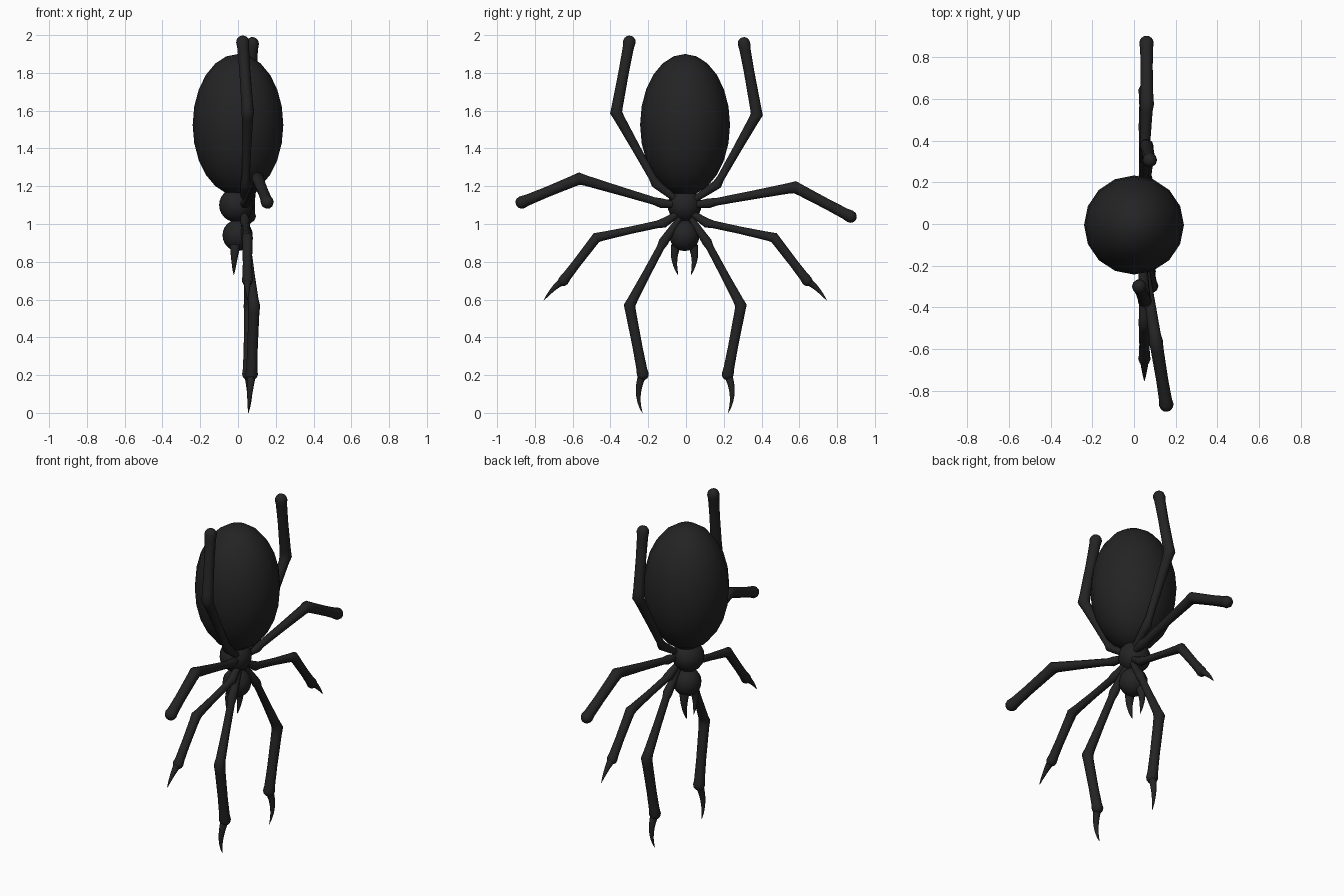
import bpy, bmesh, math
from mathutils import Vector

if "Cube" in bpy.data.objects:
    bpy.data.objects.remove(bpy.data.objects["Cube"])

black = bpy.data.materials.new("matte black")
black.diffuse_color = (0.017, 0.017, 0.017, 1)
black.use_nodes = True
black.node_tree.nodes["Principled BSDF"].inputs["Base Color"].default_value = black.diffuse_color


def finish(name, bm, angle=60):
    bmesh.ops.recalc_face_normals(bm, faces=bm.faces)
    mesh = bpy.data.meshes.new(name)
    bm.to_mesh(mesh)
    bm.free()
    mesh.materials.append(black)
    obj = bpy.data.objects.new(name, mesh)
    bpy.context.collection.objects.link(obj)
    bpy.ops.object.select_all(action='DESELECT')
    obj.select_set(True)
    bpy.context.view_layer.objects.active = obj
    bpy.ops.object.shade_smooth_by_angle(angle=math.radians(angle))
    return obj


def ball(name, centre, radii, segments=16, rings=12):
    bm = bmesh.new()
    bmesh.ops.create_uvsphere(bm, u_segments=segments, v_segments=rings, radius=1)
    for v in bm.verts:
        v.co = Vector([c + r * k for c, r, k in zip(centre, radii, v.co)])
    return finish(name, bm)


def tube(bm, path, sides=10):
    """Skin a list of (point, radius) with rings set square to the path."""
    pts = [Vector(p) for p, r in path]
    rings = []
    for i, (p, r) in enumerate(path):
        a = (pts[i] - pts[i - 1]).normalized() if i else Vector()
        b = (pts[i + 1] - pts[i]).normalized() if i + 1 < len(pts) else Vector()
        t = (a + b).normalized()
        u = (Vector((1, 0, 0)) - t * t.x).normalized()
        w = t.cross(u)
        rings.append([bm.verts.new(pts[i] + r * (u * math.cos(k * math.tau / sides)
                      + w * math.sin(k * math.tau / sides))) for k in range(sides)])
    for lo, hi in zip(rings, rings[1:]):
        for k in range(sides):
            n = (k + 1) % sides
            bm.faces.new((lo[k], lo[n], hi[n], hi[k]))
    bm.faces.new(rings[0])
    bm.faces.new(rings[-1])


def claw(bm, start, bend, tip, radius):
    """Curved tapering spike along a quadratic arc."""
    s, b, e = Vector(start), Vector(bend), Vector(tip)
    ctrl = 2 * b - (s + e) / 2
    tube(bm, [(s * (1 - t) ** 2 + ctrl * 2 * t * (1 - t) + e * t * t,
               radius * (1 - t) ** 0.8 + 0.001) for t in (i / 7 for i in range(8))])


def leg(name, base, joint, knee, end, slim=1.0, talon=None):
    base, joint, knee, end = map(Vector, (base, joint, knee, end))
    thigh, shin = knee - joint, end - knee
    d = shin.normalized()
    r = 0.034 * slim
    path = [(base, 0.016), (joint - (joint - base) * 0.25, 0.024),
            (joint, 0.027), (joint + thigh * 0.09, 0.021),
            (joint + thigh * 0.5, 0.024 * slim),
            (knee - thigh.normalized() * 0.035, 0.029 * slim), (knee, 0.034 * slim),
            (knee + d * 0.04, 0.031 * slim), (knee + shin * 0.6, 0.029 * slim),
            (end - d * 0.03, 0.031 * slim)]
    # rounded foot
    path += [(end + d * r * math.sin(a), r * math.cos(a) + 0.001)
             for a in (math.radians(k) for k in (0, 30, 55, 75, 90))]
    bm = bmesh.new()
    tube(bm, path)
    if talon:
        claw(bm, end, talon[0], talon[1], 0.022)
    finish(name, bm, 50)


# Body
ball("abdomen", (0, -0.005, 1.525), (0.24, 0.238, 0.375))
ball("thorax", (-0.01, -0.008, 1.10), (0.09, 0.09, 0.09))
ball("head", (-0.002, -0.008, 0.94), (0.08, 0.08, 0.083))

# Fangs
for side, label in ((-1, "left"), (1, "right")):
    bm = bmesh.new()
    claw(bm, (-0.015, -0.008 + side * 0.045, 0.885),
         (-0.02, -0.008 + side * 0.053, 0.81),
         (-0.022, -0.008 + side * 0.034, 0.73), 0.026)
    finish(label + "_fang", bm)

# Raised rear legs
leg("left_rear_leg", (0.03, -0.04, 1.12), (0.04, -0.16, 1.215),
    (0.052, -0.37, 1.59), (0.025, -0.30, 1.963))
leg("right_rear_leg", (0.03, 0.03, 1.12), (0.045, 0.165, 1.21),
    (0.06, 0.375, 1.58), (0.076, 0.307, 1.955))

# Outstretched legs
leg("left_side_leg", (0.03, -0.04, 1.10), (0.04, -0.13, 1.11),
    (0.105, -0.565, 1.24), (0.155, -0.868, 1.115))
leg("right_side_leg", (0.03, 0.03, 1.10), (0.04, 0.12, 1.11),
    (0.062, 0.577, 1.195), (0.06, 0.87, 1.04))

# Lower clawed legs, nearly mirrored
for side, label in ((-1, "left"), (1, "right")):
    o = -0.004

    def p(x, y, z):
        return (x, o + side * y, z)

    leg(label + "_middle_leg", p(0.03, 0.03, 1.06), p(0.04, 0.115, 1.005),
        p(0.05, 0.47, 0.928), p(0.05, 0.645, 0.70), 0.85,
        (p(0.05, 0.695, 0.66), p(0.05, 0.75, 0.595)))
    knee_x, foot_x = (0.085, 0.072) if side < 0 else (0.062, 0.055)
    leg(label + "_front_leg", p(0.03, 0.03, 1.03), p(0.045, 0.115, 0.905),
        p(knee_x, 0.295, 0.568), p(foot_x, 0.225, 0.205), 0.95,
        (p(0.062, 0.248, 0.10), p(0.055, 0.227, 0.0)))
